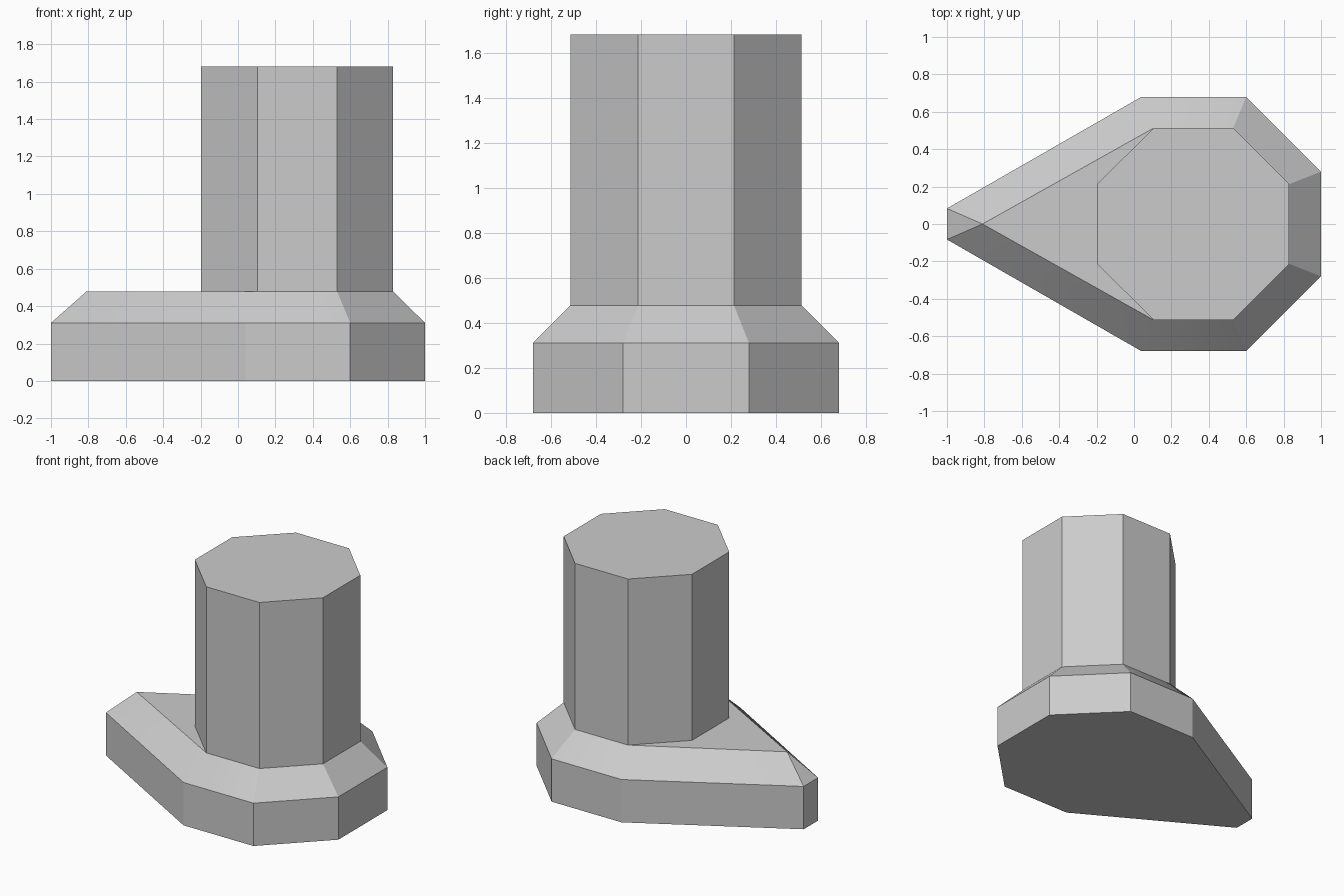
import bpy
import bmesh
import math

cube = bpy.data.objects.get("Cube")
if cube:
    bpy.data.objects.remove(cube, do_unlink=True)

# One plain grey
grey = bpy.data.materials.new("mid grey")
grey.use_nodes = True
colour = (0.6, 0.6, 0.6, 1)
grey.diffuse_color = colour
grey.node_tree.nodes["Principled BSDF"].inputs["Base Color"].default_value = colour


def outline(half):
    """Mirror a half outline across y = 0, going counter-clockwise."""
    return half + [(x, -y) for x, y in reversed(half)]


def loft(name, rings):
    """Join (outline, height) rings into a closed solid."""
    bm = bmesh.new()
    loops = [[bm.verts.new((x, y, z)) for x, y in pts] for pts, z in rings]
    for low, high in zip(loops, loops[1:]):
        n = len(low)
        for i in range(n):
            j = (i + 1) % n
            bm.faces.new((low[i], low[j], high[j], high[i]))
    bm.faces.new(loops[0])
    bm.faces.new(loops[-1])
    # Merge the pointed end, where mirrored points meet
    bmesh.ops.remove_doubles(bm, verts=bm.verts, dist=0.0001)
    bmesh.ops.recalc_face_normals(bm, faces=bm.faces)
    mesh = bpy.data.meshes.new(name)
    bm.to_mesh(mesh)
    bm.free()
    mesh.materials.append(grey)
    obj = bpy.data.objects.new(name, mesh)
    bpy.context.collection.objects.link(obj)
    bpy.ops.object.select_all(action="DESELECT")
    obj.select_set(True)
    bpy.context.view_layer.objects.active = obj
    bpy.ops.object.shade_smooth_by_angle(angle=math.radians(28))
    return obj


# Pointed base with straight walls and a sloped shoulder
foot = outline([(1, 0.28), (0.6, 0.68), (0.04, 0.68), (-1, 0.083)])
shoulder = outline([(0.83, 0.213), (0.53, 0.513), (0.105, 0.513), (-0.81, 0)])
loft("base", [(foot, 0), (foot, 0.31), (shoulder, 0.478)])

# Eight-sided column
column = outline([(0.83, 0.213), (0.53, 0.513), (0.105, 0.513), (-0.197, 0.213)])
loft("column", [(column, 0.478), (column, 1.68)])
